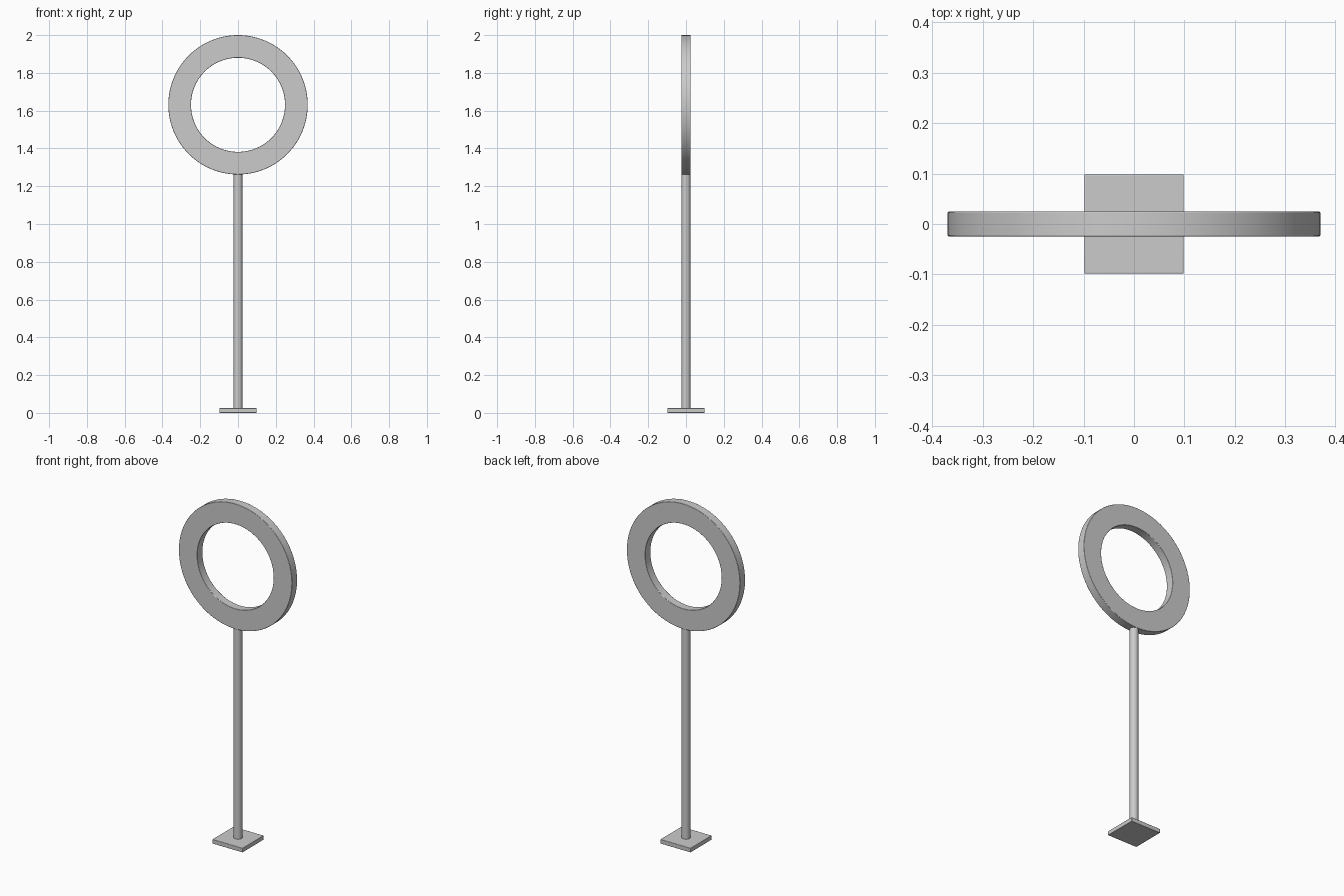
import bpy, bmesh, math
from mathutils import Vector

if "Cube" in bpy.data.objects:
    bpy.data.objects.remove(bpy.data.objects["Cube"])

BASE, BASE_H = 0.197, 0.025
POLE_R = 0.0235
R_OUT, R_IN, DEPTH = 0.369, 0.249, 0.049
RING_Z = 2.0 - R_OUT
EDGE = 0.002


def finish(obj, bevel=True):
    # soften the hard edges slightly and shade smooth
    if bevel:
        mod = obj.modifiers.new("edge_bevel", 'BEVEL')
        mod.width = EDGE
        mod.segments = 2
        mod.limit_method = 'ANGLE'
        mod.angle_limit = math.radians(40)
    bpy.ops.object.select_all(action='DESELECT')
    obj.select_set(True)
    bpy.context.view_layer.objects.active = obj
    bpy.ops.object.shade_smooth_by_angle(angle=math.radians(35))


# square base plate
bpy.ops.mesh.primitive_cube_add(size=1, location=(0, 0, BASE_H / 2))
base = bpy.context.object
base.name = "base_plate"
base.scale = (BASE, BASE, BASE_H)
bpy.ops.object.transform_apply(location=False, rotation=False, scale=True)
finish(base)

# round pole, running just into the bottom of the ring
z0, z1 = BASE_H - 0.005, RING_Z - R_OUT + 0.01
bpy.ops.mesh.primitive_cylinder_add(vertices=32, radius=POLE_R, depth=z1 - z0,
                                    location=(0, 0, (z0 + z1) / 2))
pole = bpy.context.object
pole.name = "pole"
finish(pole, bevel=False)

# flat ring: rectangular section spun around the y axis
bm = bmesh.new()
h = DEPTH / 2
section = [bm.verts.new(p) for p in
           ((R_IN, -h, 0), (R_OUT, -h, 0), (R_OUT, h, 0), (R_IN, h, 0))]
edges = [bm.edges.new((section[i], section[(i + 1) % 4])) for i in range(4)]
bmesh.ops.spin(bm, geom=section + edges, cent=Vector(), axis=(0, 1, 0),
               angle=math.tau, steps=96, use_merge=True)
bmesh.ops.remove_doubles(bm, verts=bm.verts, dist=1e-5)
bmesh.ops.recalc_face_normals(bm, faces=bm.faces)
mesh = bpy.data.meshes.new("ring")
bm.to_mesh(mesh)
bm.free()
ring = bpy.data.objects.new("ring", mesh)
ring.location.z = RING_Z
bpy.context.collection.objects.link(ring)
finish(ring)
